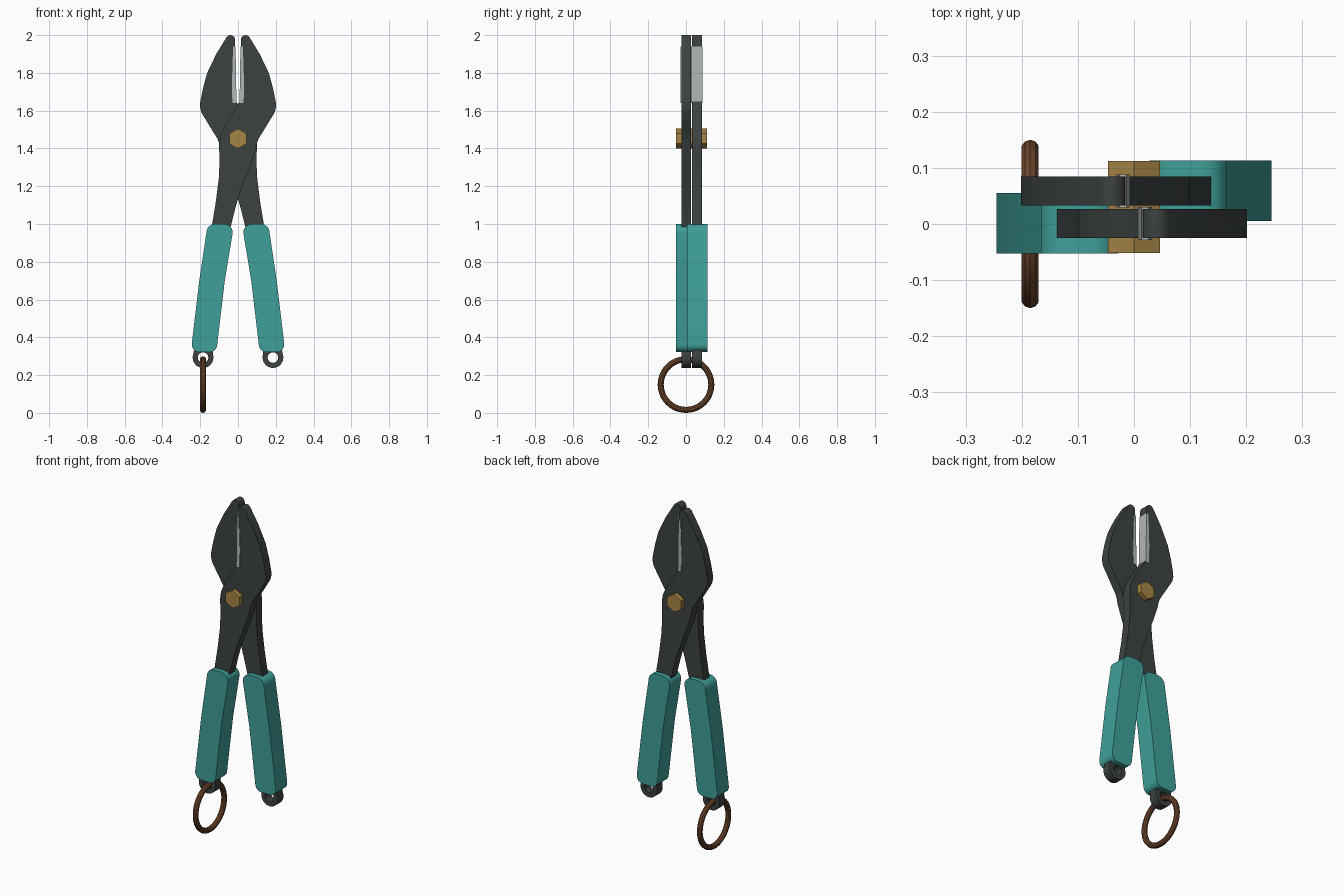
import bpy
from math import sin, cos, pi, radians

cube = bpy.data.objects.get("Cube")
if cube:
    bpy.data.objects.remove(cube)


def material(name, r, g, b):
    m = bpy.data.materials.new(name)
    m.use_nodes = True
    m.diffuse_color = (r, g, b, 1)
    m.node_tree.nodes["Principled BSDF"].inputs["Base Color"].default_value = (r, g, b, 1)
    return m


steel = material("dark steel", 0.045, 0.055, 0.053)
rubber = material("teal rubber", 0.05, 0.35, 0.32)
brass = material("brass", 0.38, 0.23, 0.06)
copper = material("copper", 0.15, 0.06, 0.025)
bright = material("bright steel", 0.45, 0.47, 0.47)


def arc(cx, cz, r, start, end, n):
    step = radians(end - start) / n
    return [(cx + r * cos(radians(start) + i * step),
             cz + r * sin(radians(start) + i * step)) for i in range(n + 1)]


def finish(name, mat):
    ob = bpy.context.object
    ob.name = ob.data.name = name
    ob.data.materials.clear()
    ob.data.materials.append(mat)
    bpy.ops.object.shade_smooth_by_angle(angle=radians(35))
    return ob


def plate(name, loops, y, half, side, mat):
    """Extrude front-facing outlines (outer loop, then holes) along y."""
    cu = bpy.data.curves.new(name, "CURVE")
    cu.dimensions, cu.fill_mode, cu.extrude = "2D", "BOTH", half
    for loop in loops:
        sp = cu.splines.new("POLY")
        sp.points.add(len(loop) - 1)
        for p, (x, z) in zip(sp.points, loop):
            p.co = (x * side, z, 0, 1)
        sp.use_cyclic_u = True
    ob = bpy.data.objects.new(name, cu)
    bpy.context.collection.objects.link(ob)
    ob.rotation_euler.x = pi / 2
    ob.location.y = y
    bpy.ops.object.select_all(action="DESELECT")
    ob.select_set(True)
    bpy.context.view_layer.objects.active = ob
    bpy.ops.object.convert(target="MESH")
    bpy.ops.object.mode_set(mode="EDIT")
    bpy.ops.mesh.select_all(action="SELECT")
    bpy.ops.mesh.remove_doubles(threshold=0.0001)
    bpy.ops.mesh.normals_make_consistent(inside=False)
    bpy.ops.object.mode_set(mode="OBJECT")
    return finish(name, mat)


# Jaw on one side of the pivot, handle crossing to the other, eyelet at the end
EYE = (-0.185, 0.293)
lever = (
    arc(0.04, 1.975, 0.025, 180, 30, 8)
    + [(0.115, 1.9), (0.163, 1.8), (0.185, 1.72), (0.2, 1.645), (0.201, 1.62), (0.194, 1.59),
       (0.145, 1.51), (0.108, 1.45), (0.099, 1.425), (0.092, 1.39),
       (0.065, 1.31), (0.03, 1.22), (0.005, 1.15), (-0.015, 1.08), (-0.04, 0.98), (-0.09, 0.7),
       (-0.13, 0.4)]
    + arc(*EYE, 0.055, 20, -200, 18)
    + [(-0.22, 0.4), (-0.18, 0.7), (-0.14, 0.98), (-0.117, 1.12), (-0.102, 1.24),
       (-0.098, 1.32), (-0.1, 1.42), (-0.094, 1.465), (-0.07, 1.52), (-0.03, 1.585),
       (-0.003, 1.625), (0.006, 1.645), (0.013, 1.66)]
)
hole = arc(*EYE, 0.028, 0, 345, 23)

# Rubber grip, a leaning rounded bar
grip = (
    arc(-0.073, 0.955, 0.045, 0, 90, 6) + arc(-0.122, 0.955, 0.045, 90, 180, 6)
    + [(-0.205, 0.7)]
    + arc(-0.205, 0.362, 0.04, 175, 270, 6) + arc(-0.15, 0.362, 0.04, 270, 360, 6)
    + [(-0.07, 0.7)]
)

# Bright gripping strip set in the jaw face
strip = [(0.008, 1.64), (0.03, 1.64), (0.032, 1.75), (0.026, 1.94), (0.013, 1.94)]

for label, side, y in (("front", 1, 0.001), ("back", -1, 0.059)):
    plate(label + "_lever", [lever, hole], y, 0.026, side, steel)
    plate(label + "_grip", [grip], y, 0.054, side, rubber)
    plate(label + "_jaw_strip", [strip], y, 0.0295, side, bright)

# Hexagonal pivot bolt
bolt = arc(0, 1.452, 0.053, 30, 330, 5)
plate("pivot_bolt", [bolt], 0.03, 0.082, 1, brass)

# Hanging ring through the eyelet
bpy.ops.mesh.primitive_torus_add(location=(EYE[0], 0, 0.15), rotation=(0, pi / 2, 0),
                                 major_radius=0.134, minor_radius=0.016,
                                 major_segments=48, minor_segments=10)
finish("hanging_ring", copper)
